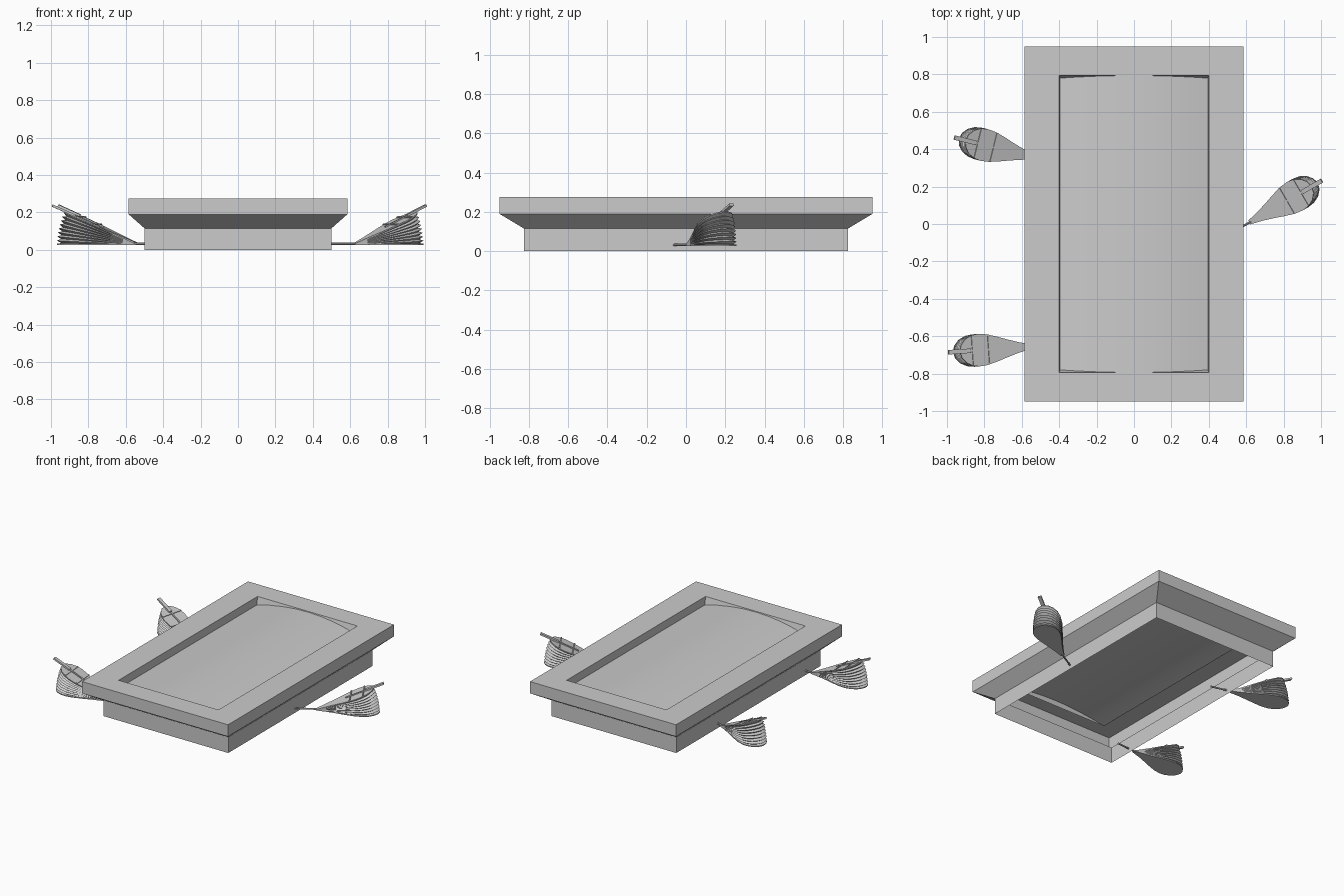
import bpy, bmesh
from math import sin, cos, radians, pi
from mathutils import Matrix

cube = bpy.data.objects.get("Cube")
if cube:
    bpy.data.objects.remove(cube, do_unlink=True)

GREY = (0.6, 0.6, 0.6, 1)
mat = bpy.data.materials.new("plain grey")
mat.use_nodes = True
mat.diffuse_color = GREY
mat.node_tree.nodes["Principled BSDF"].inputs["Base Color"].default_value = GREY


def finish(name, bm, matrix=Matrix(), recalc=True):
    if recalc:
        bmesh.ops.recalc_face_normals(bm, faces=bm.faces)
    mesh = bpy.data.meshes.new(name)
    bm.to_mesh(mesh)
    bm.free()
    mesh.materials.append(mat)
    obj = bpy.data.objects.new(name, mesh)
    obj.matrix_world = matrix
    bpy.context.collection.objects.link(obj)
    return obj


def loft(bm, loops, cap_first=False, cap_last=False):
    rings = [[bm.verts.new(p) for p in loop] for loop in loops]
    for a, b in zip(rings, rings[1:]):
        for i in range(len(a)):
            j = (i + 1) % len(a)
            bm.faces.new((a[i], a[j], b[j], b[i]))
    if cap_first:
        bm.faces.new(rings[0][::-1])
    if cap_last:
        bm.faces.new(rings[-1])


def rect(hx, hy, z):
    return [(-hx, -hy, z), (hx, -hy, z), (hx, hy, z), (-hx, hy, z)]


# Hollow flared body with an open bottom and a recessed opening
bm = bmesh.new()
loft(bm, [rect(0.5, 0.825, 0), rect(0.5, 0.825, 0.115), rect(0.585, 0.95, 0.19),
          rect(0.585, 0.95, 0.275), rect(0.4, 0.795, 0.275), rect(0.395, 0.78, 0.22)])
finish("hearth_body", bm, recalc=False)

# Gently arched bed inside the opening
bm = bmesh.new()
rows = []
for i in range(9):
    x = -0.397 + 0.794 * i / 8
    z = 0.27 - 0.05 * (x / 0.397) ** 2
    y = 0.78 + 0.015 * (z - 0.22) / 0.055
    rows.append((bm.verts.new((x, -y, z)), bm.verts.new((x, y, z))))
for a, b in zip(rows, rows[1:]):
    bm.faces.new((a[0], b[0], b[1], a[1])).smooth = True
finish("hearth_bed", bm, recalc=False)

# Half outline of a bellows board: distance from hinge, half width
HALF = [(0, 0.012), (0.07, 0.027), (0.14, 0.047), (0.2, 0.066), (0.26, 0.082),
        (0.31, 0.087), (0.35, 0.081), (0.385, 0.063), (0.41, 0.034)]
OUTLINE = [(u, -w) for u, w in HALF] + [(0.42, 0)] + [(u, w) for u, w in HALF[::-1]]
OPEN = radians(24)
PLEATS = 8


def board_loop(angle, inset=0.0, lift=0.0):
    """Outline swung up about the hinge, pulled in only around the round end."""
    pts = []
    for u, w in OUTLINE:
        k = inset * min(max((u - 0.1) / 0.08, 0), 1)
        u2, w2 = 0.26 + (u - 0.26) * (1 - k), w * (1 - k)
        if u < 0.26:
            u2 = u
        pts.append((u2 * cos(angle) - lift * sin(angle), w2,
                    u2 * sin(angle) + lift * cos(angle)))
    return pts


def box(bm, center, size, tilt):
    m = (Matrix.Rotation(-tilt, 4, 'Y') @ Matrix.Translation(center)
         @ Matrix.Diagonal((*size, 1)))
    bmesh.ops.create_cube(bm, size=1, matrix=m)


def bellows(side, hinge, heading):
    place = Matrix.Translation((*hinge, 0.027)) @ Matrix.Rotation(radians(heading), 4, 'Z')

    # Lower and upper boards
    for name, angle in (("lower_board", 0), ("upper_board", OPEN)):
        bm = bmesh.new()
        loft(bm, [board_loop(angle), board_loop(angle, lift=0.006)], True, True)
        finish(f"{side}_{name}", bm, place)

    # Pleated leather between the boards
    bm = bmesh.new()
    steps = PLEATS * 2
    loft(bm, [board_loop(OPEN * i / steps, 0.14 if i % 2 else 0.0)
              for i in range(steps + 1)])
    finish(f"{side}_leather", bm, place)

    # Handle, spine and cross straps on the upper board
    bm = bmesh.new()
    box(bm, (0.425, 0, 0.011), (0.13, 0.024, 0.012), OPEN)
    box(bm, (0.3, 0, 0.009), (0.17, 0.01, 0.008), OPEN)
    for u, w in ((0.25, 0.158), (0.345, 0.162)):
        box(bm, (u, 0, 0.008), (0.008, w, 0.007), OPEN)
    finish(f"{side}_handle_and_straps", bm, place)

    # Nozzle reaching into the body
    bm = bmesh.new()
    bmesh.ops.create_cone(bm, cap_ends=True, segments=8, radius1=0.006, radius2=0.006,
                          depth=0.17, matrix=Matrix.Translation((-0.06, 0, 0.005))
                          @ Matrix.Rotation(pi / 2, 4, 'Y'))
    finish(f"{side}_nozzle", bm, place)


bellows("left", (0.62, 0.01), 30)
bellows("right_front", (-0.55, -0.655), 184)
bellows("right_back", (-0.53, 0.355), 166)
